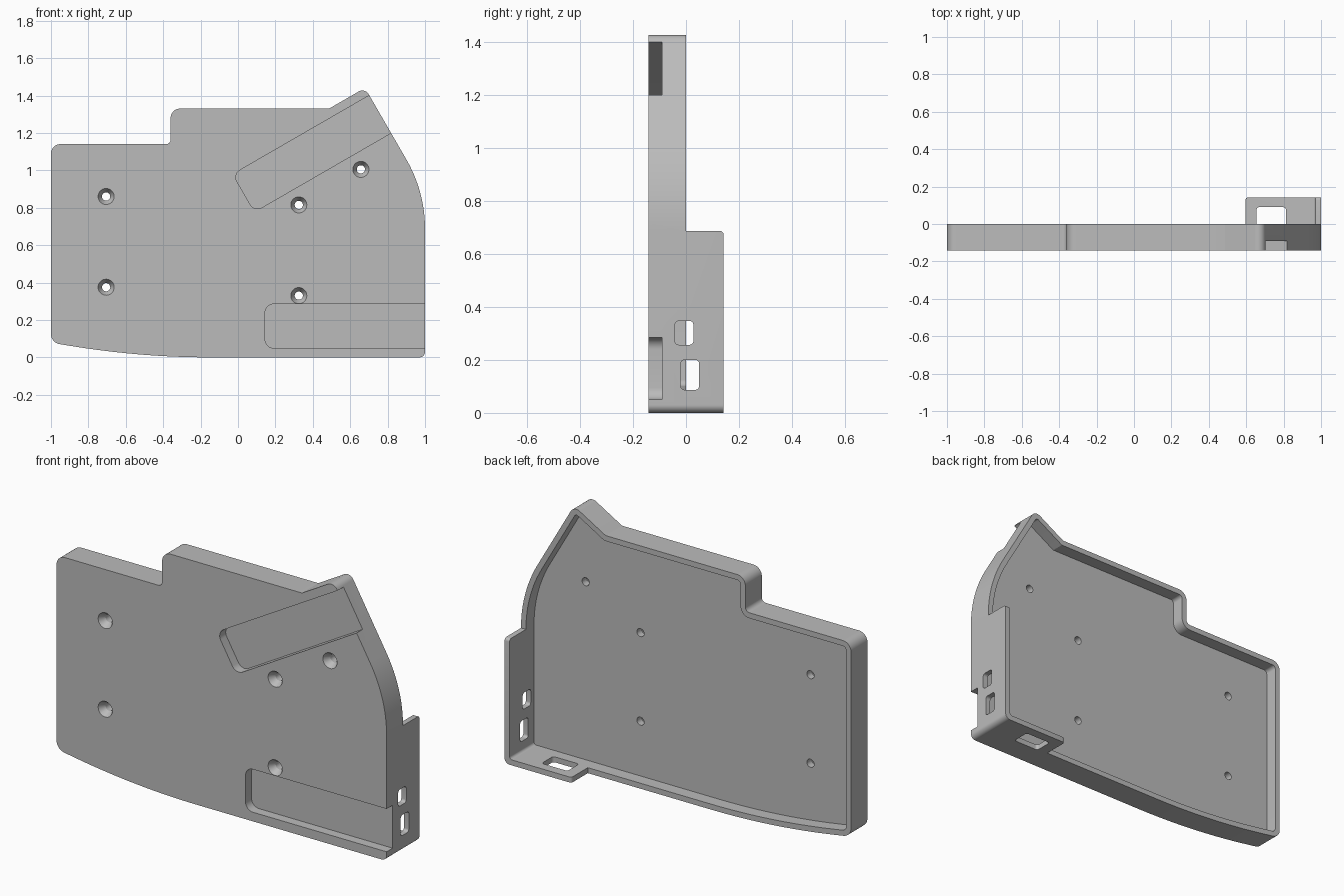
import bpy, bmesh, math
from mathutils import Vector, Matrix

if "Cube" in bpy.data.objects:
    bpy.data.objects.remove(bpy.data.objects["Cube"], do_unlink=True)

FRONT, FLOOR, BACK = -0.142, -0.07, 0.142
WALL = 0.03

grey = bpy.data.materials.new("plain grey")
grey.use_nodes = True
grey.diffuse_color = (0.5, 0.5, 0.5, 1)
grey.node_tree.nodes["Principled BSDF"].inputs["Base Color"].default_value = (0.5, 0.5, 0.5, 1)


def rounded(corners, inset=0.0, segs=8):
    """Turn counter-clockwise (x, y, radius) corners into a filleted outline, optionally inset."""
    pts = [Vector(c[:2]) for c in corners]
    n = len(pts)
    moved = []
    for i, p in enumerate(pts):
        d1, d2 = (p - pts[i - 1]).normalized(), (pts[(i + 1) % n] - p).normalized()
        n1, n2 = Vector((-d1.y, d1.x)), Vector((-d2.y, d2.x))
        moved.append(p + (n1 + n2) * inset / (1 + n1.dot(n2)))
    out = []
    for i, p in enumerate(moved):
        r = corners[i][2]
        d1, d2 = (p - moved[i - 1]).normalized(), (moved[(i + 1) % n] - p).normalized()
        turn = math.atan2(d1.x * d2.y - d1.y * d2.x, d1.dot(d2))
        side = 1 if turn > 0 else -1
        if r == 0:
            out.append(p)
            continue
        r = max(r - side * inset, 0.015)
        start = p - d1 * r * math.tan(abs(turn) / 2)
        centre = start + Vector((-d1.y, d1.x)) * r * side
        for k in range(segs + 1):
            out.append(centre + Matrix.Rotation(turn * k / segs, 2) @ (start - centre))
    return out


def rect(x0, y0, x1, y1, r):
    return rounded([(x0, y0, r), (x1, y0, r), (x1, y1, r), (x0, y1, r)])


def finish(bm, name):
    bmesh.ops.recalc_face_normals(bm, faces=bm.faces)
    me = bpy.data.meshes.new(name)
    bm.to_mesh(me)
    bm.free()
    ob = bpy.data.objects.new(name, me)
    bpy.context.collection.objects.link(ob)
    me.materials.append(grey)
    return ob


def prism(name, outline, lo, hi, axis="Y", bevel=None):
    """Extrude a flat outline along an axis."""
    place = {"X": lambda a, b: (lo, a, b), "Y": lambda a, b: (a, lo, b),
             "Z": lambda a, b: (a, b, lo)}[axis]
    bm = bmesh.new()
    face = bm.faces.new([bm.verts.new(place(*p)) for p in outline])
    ext = bmesh.ops.extrude_face_region(bm, geom=[face])
    step = Vector([hi - lo if axis == c else 0 for c in "XYZ"])
    bmesh.ops.translate(bm, vec=step, verts=[v for v in ext["geom"] if isinstance(v, bmesh.types.BMVert)])
    if bevel:
        bmesh.ops.recalc_face_normals(bm, faces=bm.faces)
        edges = [e for e in bm.edges if all(bevel(v.co) for v in e.verts)]
        bmesh.ops.bevel(bm, geom=edges, offset=0.015, segments=4, profile=0.5, affect="EDGES")
    return finish(bm, name)


def cone(name, x, z, y0, y1, r0, r1):
    bm = bmesh.new()
    m = Matrix.Translation((x, (y0 + y1) / 2, z)) @ Matrix.Rotation(-math.pi / 2, 4, "X")
    bmesh.ops.create_cone(bm, cap_ends=True, segments=32, radius1=r0, radius2=r1, depth=y1 - y0, matrix=m)
    return finish(bm, name)


def combine(target, other, operation):
    mod = target.modifiers.new("join", "BOOLEAN")
    mod.operation, mod.object, mod.solver = operation, other, "EXACT"
    bpy.context.view_layer.objects.active = target
    bpy.ops.object.modifier_apply(modifier=mod.name)
    bpy.data.objects.remove(other, do_unlink=True)


# Tray outline, counter-clockwise from the bottom right
sweep = [-0.15 - 0.075 * i for i in range(11)]
corners = [(1, 0, 0.03), (1, 0.885, 0.74), (0.679, 1.441, 0.04), (0.487, 1.33, 0),
           (-0.36, 1.33, 0.05), (-0.36, 1.14, 0.025), (-1, 1.14, 0.05), (-1, 0.0785, 0.055)]
corners += [(x, 0.062 * ((x + 0.15) / 0.75) ** 2, 0) for x in reversed(sweep)]

# Tray: solid body hollowed from the back
tray = prism("case_tray", rounded(corners, segs=12), FRONT, 0)
combine(tray, prism("hollow", rounded(corners, WALL, segs=12), FLOOR, 0.1), "DIFFERENCE")

# Taller wall around the lower corner
flap = [(0.595, 0, 0), (1, 0, 0.03), (1, 0.687, 0), (1 - WALL, 0.687, 0),
        (1 - WALL, WALL, 0.015), (0.595, WALL, 0)]
end = lambda v: v.y > 0.14 and (v.z > 0.68 or v.x < 0.6)
combine(tray, prism("corner_wall", rounded(flap, segs=12), 0, BACK, bevel=end), "UNION")

# Port openings through the side and bottom walls
for y0, z0, y1, z1 in [(-0.02, 0.087, 0.05, 0.2), (-0.042, 0.257, 0.028, 0.347)]:
    combine(tray, prism("side_port", rect(y0, z0, y1, z1, 0.012), 0.9, 1.1, "X"), "DIFFERENCE")
combine(tray, prism("bottom_port", rect(0.655, -0.01, 0.812, 0.09, 0.015), -0.1, 0.1, "Z"), "DIFFERENCE")

# Shallow channels in the front face
combine(tray, prism("lower_channel", rect(0.145, 0.05, 1.1, 0.285, 0.045), -0.2, -0.09), "DIFFERENCE")
tilt = Matrix.Rotation(math.radians(30), 2)
slanted = [tilt @ p + Vector((0.76, 1.3)) for p in rect(-0.843, -0.116, 0.2, 0.116, 0.045)]
combine(tray, prism("upper_channel", slanted, -0.2, -0.09), "DIFFERENCE")

# Countersunk screw holes
for x, z in [(-0.705, 0.86), (-0.705, 0.375), (0.325, 0.815), (0.325, 0.33), (0.657, 1.005)]:
    combine(tray, cone("screw_hole", x, z, -0.2, 0, 0.022, 0.022), "DIFFERENCE")
    combine(tray, cone("countersink", x, z, FRONT - 0.01, FRONT + 0.035, 0.049, 0.022), "DIFFERENCE")

bpy.ops.object.select_all(action="DESELECT")
tray.select_set(True)
bpy.context.view_layer.objects.active = tray
bpy.ops.object.shade_smooth_by_angle(angle=math.radians(30))
